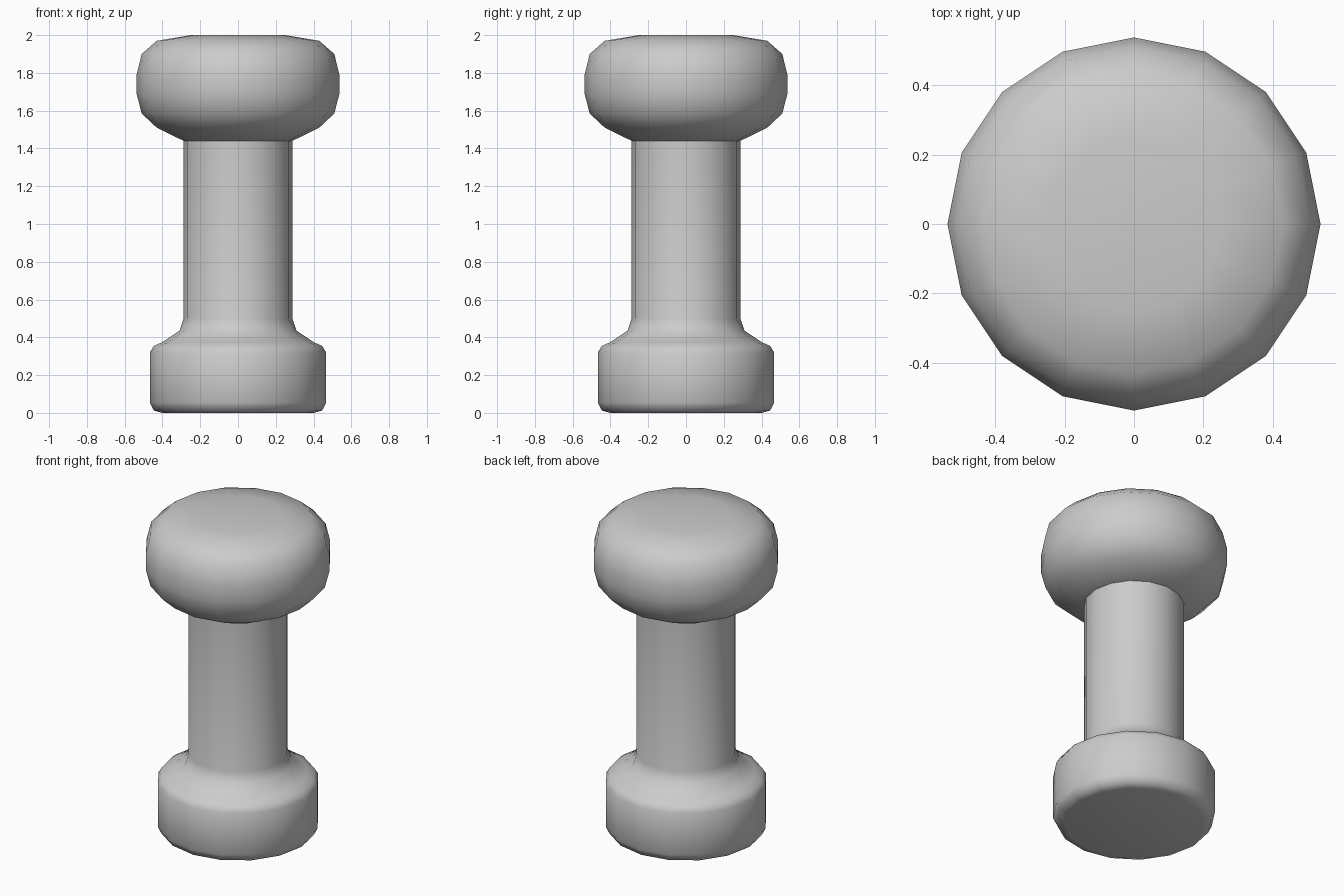
import bpy, bmesh, math

cube = bpy.data.objects.get("Cube")
if cube:
    bpy.data.objects.remove(cube, do_unlink=True)

SIDES = 16

grey = bpy.data.materials.new("plain_grey")
grey.use_nodes = True
COLOUR = (0.6, 0.6, 0.6, 1)
grey.diffuse_color = COLOUR
grey.node_tree.nodes["Principled BSDF"].inputs["Base Color"].default_value = COLOUR


def lathe(name, profile, sharp_angle):
    """Spin a (radius, height) profile around z; zero radius closes to a point."""
    bm = bmesh.new()
    verts = [bm.verts.new((r, 0, z)) for r, z in profile]
    edges = [bm.edges.new(pair) for pair in zip(verts, verts[1:])]
    bmesh.ops.spin(bm, geom=verts + edges, axis=(0, 0, 1), cent=(0, 0, 0),
                   angle=math.tau, steps=SIDES, use_duplicate=False)
    bmesh.ops.remove_doubles(bm, verts=bm.verts, dist=0.0005)
    bmesh.ops.recalc_face_normals(bm, faces=bm.faces)
    mesh = bpy.data.meshes.new(name)
    bm.to_mesh(mesh)
    bm.free()
    mesh.materials.append(grey)
    obj = bpy.data.objects.new(name, mesh)
    bpy.context.collection.objects.link(obj)
    bpy.ops.object.select_all(action='DESELECT')
    obj.select_set(True)
    bpy.context.view_layer.objects.active = obj
    bpy.ops.object.shade_smooth_by_angle(angle=math.radians(sharp_angle))
    return obj


# Rounded head with a flat crown
lathe("head", [(0, 1.44), (0.288, 1.44), (0.43, 1.51), (0.51, 1.585),
               (0.537, 1.69), (0.537, 1.79), (0.51, 1.9), (0.43, 1.97),
               (0.25, 2.0), (0, 2.0)], 50)

# Straight shaft flaring into the rounded foot
lathe("shaft_and_foot", [(0, 0), (0.40, 0), (0.445, 0.012), (0.467, 0.055),
                         (0.467, 0.32), (0.445, 0.355), (0.40, 0.375),
                         (0.31, 0.435), (0.288, 0.50), (0.288, 1.44)], 60)
